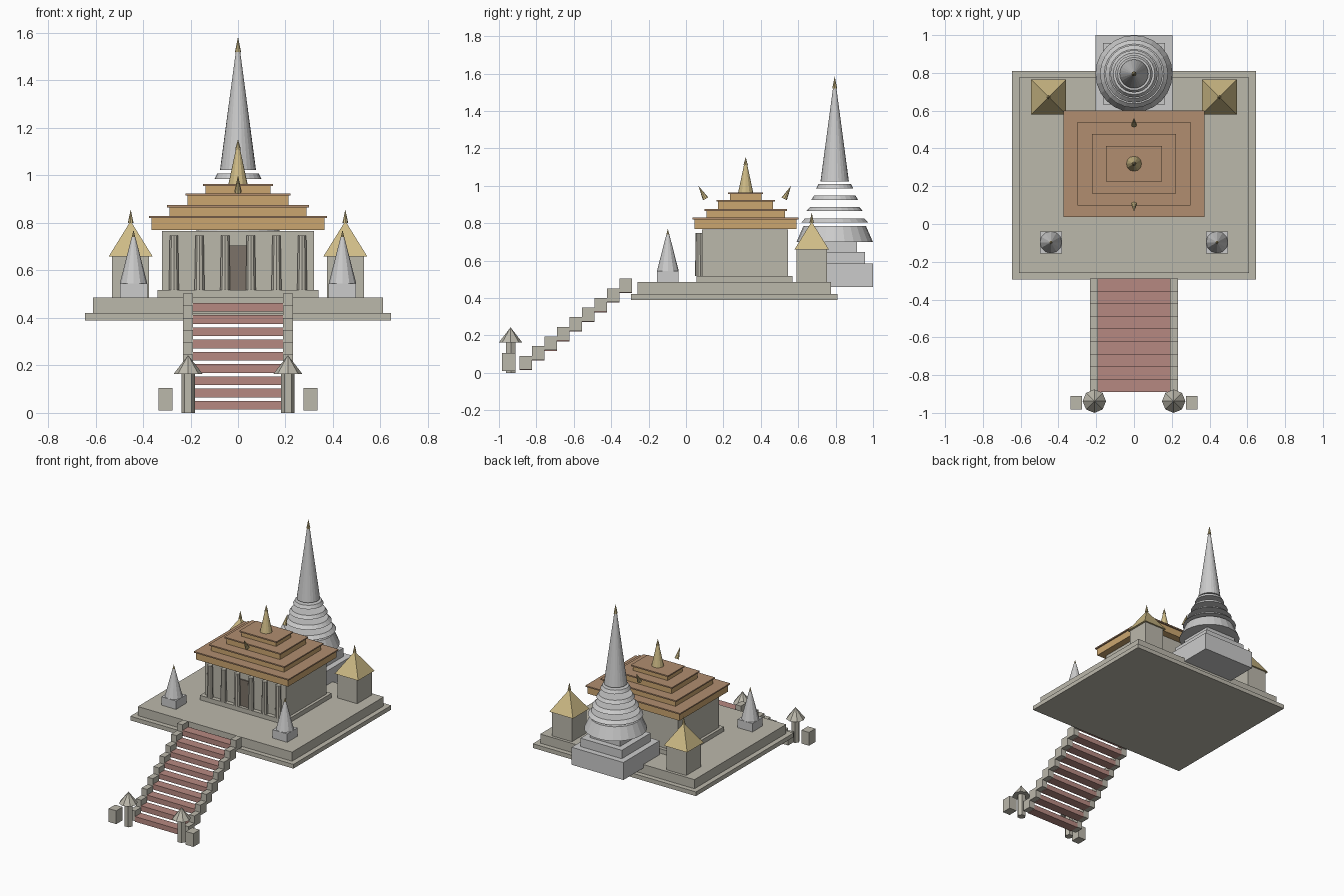
import bpy
from math import pi
from mathutils import Vector

if "Cube" in bpy.data.objects:
    bpy.data.objects.remove(bpy.data.objects["Cube"])


def mat(name, r, g, b):
    m = bpy.data.materials.new(name)
    m.diffuse_color = (r, g, b, 1)
    m.use_nodes = True
    m.node_tree.nodes["Principled BSDF"].inputs["Base Color"].default_value = m.diffuse_color
    return m


STONE = mat("stone", 0.50, 0.48, 0.41)
PALE = mat("pale_stone", 0.58, 0.58, 0.57)
GOLD = mat("gold", 0.62, 0.50, 0.24)
ROOF = mat("roof_tile", 0.44, 0.27, 0.16)
FASCIA = mat("roof_fascia", 0.60, 0.38, 0.16)
RED = mat("red_step", 0.47, 0.25, 0.22)
DARK = mat("dark_door", 0.20, 0.17, 0.14)


def box(name, x, y, z, m):
    """Box from (min, max) ranges."""
    bpy.ops.mesh.primitive_cube_add(size=1, location=[(a + b) / 2 for a, b in (x, y, z)])
    o = bpy.context.object
    o.scale = [b - a for a, b in (x, y, z)]
    bpy.ops.object.transform_apply(location=False, rotation=False, scale=True)
    o.name = name
    o.data.materials.append(m)
    return o


def slab(name, cx, cy, hx, hy, z0, z1, m):
    return box(name, (cx - hx, cx + hx), (cy - hy, cy + hy), (z0, z1), m)


def cone(name, base, tip, r0, r1, m, sides=12, turn=0.0):
    """Cone or frustum running from base to tip."""
    a, b = Vector(base), Vector(tip)
    d = b - a
    bpy.ops.mesh.primitive_cone_add(vertices=sides, radius1=r0, radius2=r1, depth=d.length,
                                    location=(a + b) / 2)
    o = bpy.context.object
    o.rotation_euler = d.to_track_quat('Z', 'Y').to_euler() if abs(d.y) > 1e-6 else (0, 0, turn)
    o.name = name
    o.data.materials.append(m)
    return o


def upright(name, x, y, z0, z1, r0, r1, m, sides=12, turn=0.0):
    return cone(name, (x, y, z0), (x, y, z1), r0, r1, m, sides, turn)


# Terrace
box("terrace_lower", (-0.645, 0.645), (-0.295, 0.81), (0.39, 0.42), STONE)
box("terrace_upper", (-0.61, 0.61), (-0.26, 0.775), (0.42, 0.485), STONE)

# Hall with porch columns and door
box("hall_base", (-0.34, 0.34), (0.055, 0.57), (0.485, 0.517), STONE)
box("hall_walls", (-0.32, 0.32), (0.085, 0.545), (0.517, 0.765), STONE)
box("hall_door", (-0.038, 0.038), (0.077, 0.09), (0.517, 0.705), DARK)
for i in range(6):
    upright("porch_column", -0.27 + 0.108 * i, 0.07, 0.517, 0.748, 0.022, 0.018, STONE, 10)

# Tiered roof: each tier is a fascia block with a thin overhanging tile slab
CY = 0.319
for hx, hy, z0, z1 in ((0.374, 0.283, 0.770, 0.829), (0.298, 0.220, 0.829, 0.875),
                       (0.222, 0.157, 0.875, 0.925), (0.147, 0.094, 0.925, 0.965)):
    slab("roof_fascia", 0, CY, hx - 0.01, hy - 0.01, z0, z1 - 0.009, FASCIA)
    slab("roof_tiles", 0, CY, hx, hy, z1 - 0.009, z1, ROOF)

# Roof spire and leaning ridge finials
upright("roof_spire", 0, CY, 0.965, 1.115, 0.04, 0.008, GOLD)
upright("roof_spire_finial", 0, CY, 1.11, 1.153, 0.012, 0, GOLD, 8)
cone("ridge_finial_front", (0, 0.105, 0.93), (0, 0.066, 1.0), 0.016, 0, GOLD, 8)
cone("ridge_finial_back", (0, 0.525, 0.93), (0, 0.562, 1.0), 0.016, 0, GOLD, 8)

# Great stupa: stepped plinth, bell, floating rings, spire
SY = 0.795
for h, z0, z1 in ((0.205, 0.46, 0.585), (0.163, 0.585, 0.645), (0.12, 0.645, 0.70)):
    slab("stupa_plinth", 0, SY, h, h, z0, z1, PALE)
upright("stupa_bell", 0, SY, 0.70, 0.785, 0.204, 0.167, PALE, 24)
for r0, r1, z0 in ((0.18, 0.158, 0.803), (0.152, 0.13, 0.864),
                   (0.125, 0.11, 0.925), (0.099, 0.087, 0.986)):
    upright("stupa_ring", 0, SY, z0, z0 + 0.023, r0, r1, PALE, 24)
upright("stupa_spire", 0, SY, 1.022, 1.53, 0.076, 0.008, PALE, 24)
upright("stupa_finial", 0, SY, 1.52, 1.585, 0.013, 0, GOLD, 8)

for s in (-1, 1):
    # Rear corner pavilions
    px, py = 0.452 * s, 0.672
    slab("pavilion_body", px, py, 0.078, 0.082, 0.485, 0.658, STONE)
    upright("pavilion_roof", px, py, 0.658, 0.808, 0.093 * 2 ** 0.5, 0, GOLD, 4, pi / 4)
    upright("pavilion_finial", px, py, 0.80, 0.857, 0.012, 0, GOLD, 8)

    # Small front stupas
    fx, fy = 0.44 * s, -0.097
    slab("small_stupa_base", fx, fy, 0.058, 0.058, 0.485, 0.545, PALE)
    upright("small_stupa_cone", fx, fy, 0.545, 0.74, 0.058, 0.008, PALE)
    upright("small_stupa_finial", fx, fy, 0.727, 0.77, 0.011, 0, GOLD, 8)

    # Stair foot posts with pointed caps, and guardian blocks
    upright("stair_post", 0.21 * s, -0.936, 0, 0.165, 0.029, 0.029, STONE, 6, pi / 6)
    upright("stair_post_cap", 0.21 * s, -0.938, 0.163, 0.243, 0.062, 0, STONE, 8)
    slab("guardian_block", 0.305 * s, -0.947, 0.03, 0.036, 0.01, 0.105, STONE)

# Staircase: floating red treads between stepped side blocks
for i in range(9):
    y = (-0.89 + 0.0667 * i, -0.89 + 0.0667 * (i + 1))
    z = 0.014 + 0.0515 * i
    box("stair_tread", (-0.19, 0.19), y, (z, z + 0.037), RED)
    for s in (-1, 1):
        x = sorted((0.19 * s, 0.232 * s))
        box("stair_side_block", x, y, (z + 0.004, z + 0.077), STONE)
